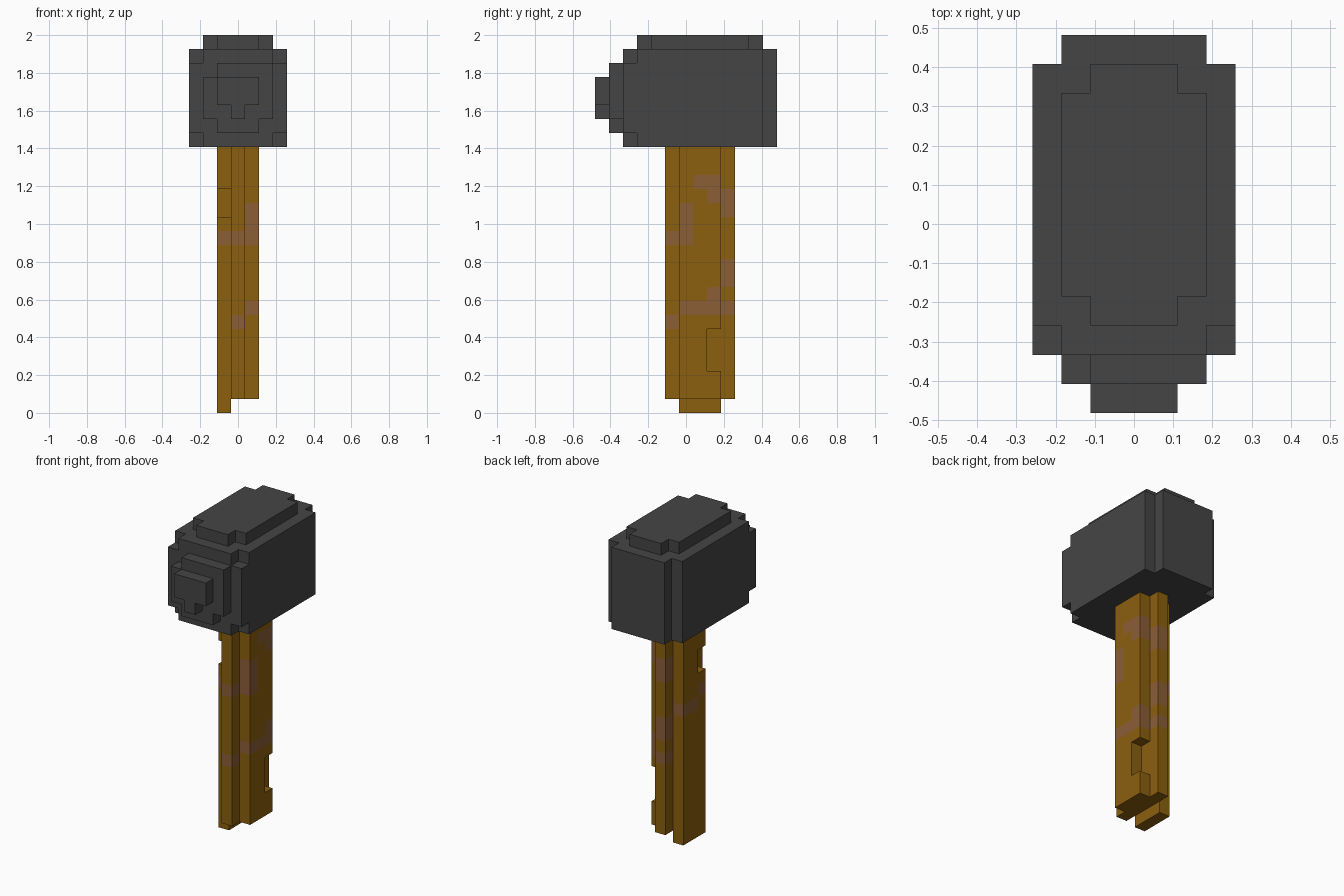
import bpy
import bmesh
from mathutils import Vector

if "Cube" in bpy.data.objects:
    bpy.data.objects.remove(bpy.data.objects["Cube"], do_unlink=True)

V = 2 / 27  # edge length of one block


def make_material(name, rgb):
    mat = bpy.data.materials.new(name)
    mat.use_nodes = True
    mat.diffuse_color = (*rgb, 1)
    bsdf = mat.node_tree.nodes["Principled BSDF"]
    bsdf.inputs["Base Color"].default_value = (*rgb, 1)
    bsdf.inputs["Roughness"].default_value = 0.9
    return mat


STONE = make_material("dark_grey", (0.060, 0.060, 0.060))
WOOD = make_material("wood_brown", (0.260, 0.115, 0.0045))
STAIN = make_material("stained_wood", (0.262, 0.112, 0.037))


def block(x, y, z):
    """Cells of a box, each argument an inclusive (first, last) range."""
    return {(i, j, k) for i in range(x[0], x[1] + 1)
            for j in range(y[0], y[1] + 1) for k in range(z[0], z[1] + 1)}


def build(name, cells, mats, painted=frozenset()):
    """Outer skin of a set of cells; painted cells use the second material."""
    bm = bmesh.new()
    verts = {}

    def vert(p):
        if p not in verts:
            verts[p] = bm.verts.new(((p[0] - 3.5) * V, (p[1] - 6.5) * V, p[2] * V))
        return verts[p]

    for cell in sorted(cells):
        for axis in range(3):
            for side in (0, 1):
                neighbour = list(cell)
                neighbour[axis] += 2 * side - 1
                if tuple(neighbour) in cells:
                    continue
                u, w = (axis + 1) % 3, (axis + 2) % 3
                corners = []
                for du, dw in ((0, 0), (1, 0), (1, 1), (0, 1)):
                    p = list(cell)
                    p[axis] += side
                    p[u] += du
                    p[w] += dw
                    corners.append(vert(tuple(p)))
                if side == 0:
                    corners.reverse()
                face = bm.faces.new(corners)
                face.material_index = int(cell in painted)
    # Merge coplanar squares into clean flat faces
    bm.normal_update()
    bmesh.ops.dissolve_limit(bm, angle_limit=0.01, verts=bm.verts[:],
                             edges=bm.edges[:], delimit={'MATERIAL'})
    mesh = bpy.data.meshes.new(name)
    bm.to_mesh(mesh)
    bm.free()
    for mat in mats:
        mesh.materials.append(mat)
    obj = bpy.data.objects.new(name, mesh)
    bpy.context.collection.objects.link(obj)
    return obj


# Hammer head: main body, back plate, stepped front and raised top
head = block((0, 6), (3, 11), (19, 25))
head |= block((1, 5), (12, 12), (19, 25))
head |= block((0, 6), (2, 2), (20, 24)) | block((1, 5), (2, 2), (19, 25))
head |= block((1, 5), (1, 1), (21, 23)) | block((2, 4), (1, 1), (20, 20))
head |= block((2, 5), (1, 1), (24, 24))
head |= block((2, 4), (0, 0), (22, 23)) | block((3, 3), (0, 0), (21, 21))
head |= block((1, 5), (4, 10), (26, 26)) | block((2, 4), (3, 11), (26, 26))
build("hammer_head", head, [STONE])

# Handle: cross-shaped shaft, longer on one side, with two chipped notches
handle = block((3, 3), (5, 9), (1, 18)) | block((4, 4), (6, 8), (1, 18))
handle |= block((2, 2), (6, 8), (0, 18))
handle -= block((2, 2), (6, 6), (14, 15))
handle -= block((4, 4), (8, 8), (3, 5))

# Winding stains on the wood
stains = block((4, 4), (6, 6), (12, 14)) | block((3, 3), (5, 5), (12, 12))
stains |= block((2, 2), (6, 6), (12, 12)) | block((2, 2), (7, 8), (11, 11))
stains |= block((3, 3), (9, 9), (9, 10)) | block((4, 4), (8, 8), (8, 8))
stains |= block((4, 4), (6, 8), (7, 7)) | block((3, 3), (9, 9), (7, 7))
stains |= block((3, 3), (5, 5), (6, 6))
stains |= block((4, 4), (7, 8), (16, 16)) | block((4, 4), (8, 8), (15, 15))
stains |= block((3, 3), (9, 9), (14, 15))
build("handle", handle, [WOOD, STAIN], stains)
